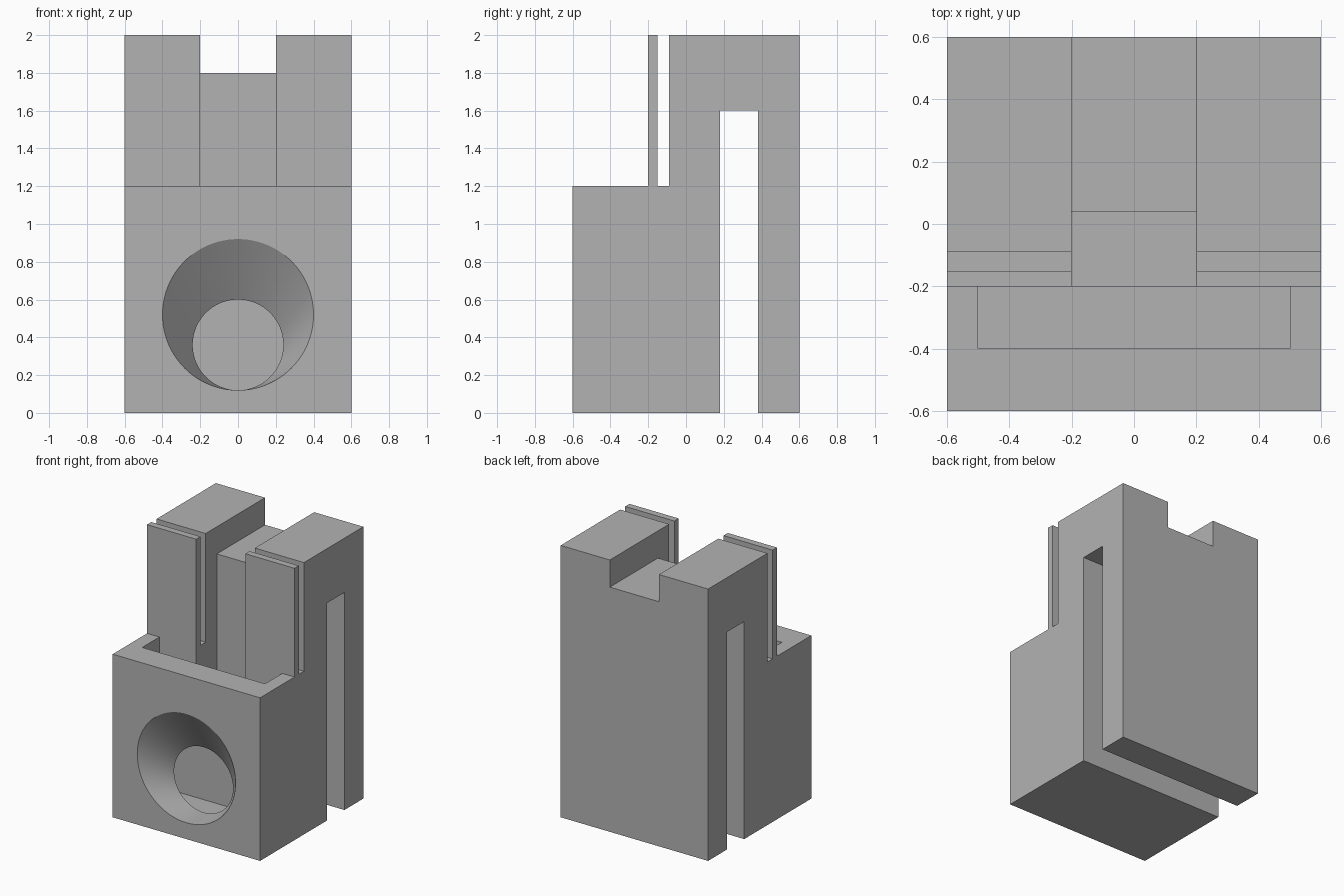
import bpy, bmesh, math
from mathutils import Vector

cube = bpy.data.objects.get("Cube")
if cube:
    bpy.data.objects.remove(cube, do_unlink=True)

grey = bpy.data.materials.new("plain_grey")
grey.use_nodes = True
colour = (0.45, 0.45, 0.45, 1)
grey.diffuse_color = colour
grey.node_tree.nodes["Principled BSDF"].inputs["Base Color"].default_value = colour


def finish(name, bm):
    bmesh.ops.recalc_face_normals(bm, faces=bm.faces)
    mesh = bpy.data.meshes.new(name)
    bm.to_mesh(mesh)
    bm.free()
    mesh.materials.append(grey)
    obj = bpy.data.objects.new(name, mesh)
    bpy.context.collection.objects.link(obj)
    return obj


def prism(name, profile, half_width):
    """Extrude a (y, z) side profile across x."""
    bm = bmesh.new()
    face = bm.faces.new([bm.verts.new((-half_width, y, z)) for y, z in profile])
    out = bmesh.ops.extrude_face_region(bm, geom=[face])
    moved = [v for v in out["geom"] if isinstance(v, bmesh.types.BMVert)]
    bmesh.ops.translate(bm, verts=moved, vec=(2 * half_width, 0, 0))
    return finish(name, bm)


def slanted_funnel(name, start, end, r_start, r_end, overshoot=0.05, sides=96):
    """Loft two upright circles, running slightly past both ends."""
    bm = bmesh.new()
    rings = []
    for t in (-overshoot, 1 + overshoot):
        c = Vector(start).lerp(Vector(end), t)
        r = r_start + (r_end - r_start) * t
        rings.append([bm.verts.new((c.x + r * math.cos(a), c.y, c.z + r * math.sin(a)))
                      for a in (2 * math.pi * i / sides for i in range(sides))])
    for i in range(sides):
        j = (i + 1) % sides
        bm.faces.new((rings[0][i], rings[0][j], rings[1][j], rings[1][i]))
    for ring in rings:
        bm.faces.new(ring)
    return finish(name, bm)


def cut(target, cutter):
    mod = target.modifiers.new("cut", "BOOLEAN")
    mod.operation = "DIFFERENCE"
    mod.solver = "EXACT"
    mod.object = cutter
    bpy.context.view_layer.objects.active = target
    bpy.ops.object.modifier_apply(modifier=mod.name)
    bpy.data.objects.remove(cutter, do_unlink=True)


# Body: front block, thin upright plates, tower and open slot behind
body = prism("body", [
    (-0.6, 0), (-0.6, 1.2), (-0.2, 1.2), (-0.2, 2), (-0.15, 2), (-0.15, 1.2),
    (-0.09, 1.2), (-0.09, 2), (0.6, 2), (0.6, 0), (0.38, 0), (0.38, 1.6),
    (0.18, 1.6), (0.18, 0)], 0.6)

# Deep pocket behind the front wall
cut(body, prism("pocket_cutter", [(-0.4, 0.1), (-0.2, 0.1), (-0.2, 1.3), (-0.4, 1.3)], 0.5))

# Central channel stepping up to the notch across the top
cut(body, prism("channel_cutter", [
    (-0.3, 0.8), (0.04, 0.8), (0.04, 1.8), (0.7, 1.8), (0.7, 2.1), (-0.3, 2.1)], 0.2))

# Slanted funnel through the front wall
cut(body, slanted_funnel("funnel_cutter", (0, -0.6, 0.52), (0, -0.4, 0.36), 0.4, 0.24))

# Smooth the funnel, keep all block edges sharp
bpy.ops.object.select_all(action="DESELECT")
body.select_set(True)
bpy.context.view_layer.objects.active = body
bpy.ops.object.shade_smooth_by_angle(angle=math.radians(25))
